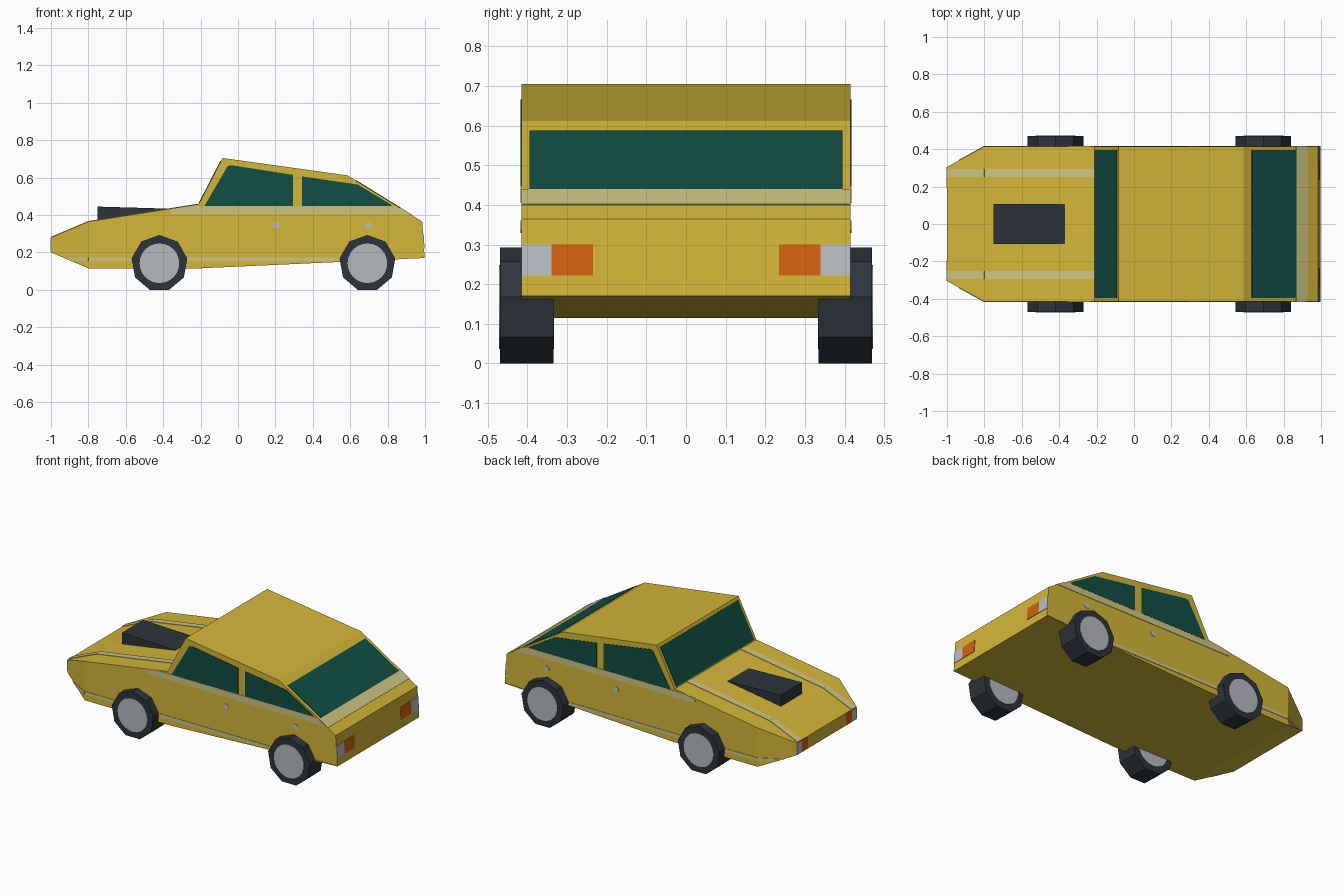
import bpy, bmesh, math
from mathutils import Vector

if "Cube" in bpy.data.objects:
    bpy.data.objects.remove(bpy.data.objects["Cube"])


def material(name, r, g, b):
    m = bpy.data.materials.new(name)
    lin = [((c / 255 + 0.055) / 1.055) ** 2.4 for c in (r, g, b)]
    m.diffuse_color = (*lin, 1)
    m.use_nodes = True
    m.node_tree.nodes["Principled BSDF"].inputs["Base Color"].default_value = m.diffuse_color
    return m


YELLOW = material("yellow paint", 212, 182, 56)
CREAM = material("cream stripe", 206, 197, 130)
GLASS = material("dark green glass", 16, 78, 68)
BLACK = material("dark rubber", 45, 52, 60)
METAL = material("wheel grey", 182, 186, 189)
SILVER = material("silver lamp", 187, 192, 196)
ORANGE = material("orange lamp", 212, 98, 16)


def finish(name, bm, mats, mirror=False):
    bmesh.ops.recalc_face_normals(bm, faces=bm.faces)
    me = bpy.data.meshes.new(name)
    bm.to_mesh(me)
    bm.free()
    for m in mats:
        me.materials.append(m)
    ob = bpy.data.objects.new(name, me)
    bpy.context.collection.objects.link(ob)
    if mirror:
        mod = ob.modifiers.new("mirror", 'MIRROR')
        mod.use_axis = (False, True, False)
        mod.use_mirror_merge = False
    return ob


def prism(name, pts, offset, mat, mirror=False):
    """Closed prism from a polygon swept along an offset vector."""
    bm = bmesh.new()
    a = [bm.verts.new(p) for p in pts]
    b = [bm.verts.new(Vector(p) + Vector(offset)) for p in pts]
    bm.faces.new(a)
    bm.faces.new(b[::-1])
    for i in range(len(a)):
        j = (i + 1) % len(a)
        bm.faces.new((a[i], b[i], b[j], a[j]))
    return finish(name, bm, [mat], mirror)


def plate(name, pts, outward, mat, mirror=False):
    """Thin painted plate straddling the surface."""
    n = Vector(outward).normalized() * 0.003
    prism(name, [Vector(p) - n for p in pts], n * 2, mat, mirror)


def half_width(x):
    return W if x >= -0.8 else W - (-0.8 - x) * 0.55


# Body: side profile, pinched at the nose
W = 0.415
PROFILE = [(-1, 0.20), (-1, 0.28), (-0.8, 0.365), (-0.21, 0.458), (-0.083, 0.705),
           (0.585, 0.612), (0.985, 0.365), (0.998, 0.17), (-0.2, 0.115), (-0.8, 0.115)]
bm = bmesh.new()
sides = [[bm.verts.new((x, s * half_width(x), z)) for x, z in PROFILE] for s in (1, -1)]
for i in range(len(PROFILE)):
    j = (i + 1) % len(PROFILE)
    bm.faces.new((sides[0][i], sides[0][j], sides[1][j], sides[1][i]))
for s in sides:
    bm.faces.new((s[0], s[1], s[2], s[9]))
    bm.faces.new(s[2:])
finish("body", bm, [YELLOW])


# Plates lying across a sloping top panel between two profile points
def on_panel(name, i, t0, t1, y0, y1, mat, mirror=False):
    a, b = Vector(PROFILE[i]), Vector(PROFILE[i + 1])
    p, q, d = a.lerp(b, t0), a.lerp(b, t1), b - a
    plate(name, [(p.x, y0, p.y), (p.x, y1, p.y), (q.x, y1, q.y), (q.x, y0, q.y)],
          (-d.y, 0, d.x), mat, mirror)


on_panel("windshield", 3, 0.02, 0.93, -0.395, 0.395, GLASS)
on_panel("rear_window", 5, 0.11, 0.705, -0.395, 0.395, GLASS)
on_panel("rear_stripe", 5, 0.705, 0.86, -W, W, CREAM)
on_panel("nose_stripe", 1, 0.0, 1.0, 0.252, 0.295, CREAM, True)
on_panel("hood_stripe", 2, 0.0, 1.0, 0.252, 0.295, CREAM, True)


# Side windows and stripes
def side(name, pts, mat):
    plate(name, [(x, W, z) for x, z in pts], (0, 1, 0), mat, True)


side("front_side_window", [(-0.18, 0.447), (-0.055, 0.662), (-0.035, 0.666), (0.293, 0.615), (0.293, 0.447)], GLASS)
side("rear_side_window", [(0.343, 0.447), (0.343, 0.606), (0.64, 0.563), (0.82, 0.455), (0.82, 0.447)], GLASS)
side("waist_stripe", [(-0.36, 0.405), (-0.355, 0.434), (-0.28, 0.446), (0.853, 0.446), (0.92, 0.405)], CREAM)
side("sill_stripe", [(-0.8, 0.153), (-0.8, 0.173), (0.997, 0.173), (0.62, 0.153)], CREAM)
plate("nose_sill_stripe", [(x, half_width(x), z) for x, z in
      [(-0.8, 0.153), (-0.8, 0.173), (-0.936, 0.173), (-0.889, 0.153)]],
      (-0.55, 1, 0), CREAM, True)

# Door handles
for name, x in (("front_door_handle", 0.205), ("rear_door_handle", 0.70)):
    side(name, [(x + 0.02 * math.cos(k * math.pi / 4 + math.pi / 8),
                 0.345 + 0.017 * math.sin(k * math.pi / 4 + math.pi / 8)) for k in range(8)], SILVER)


# Lamps on the tail and nose faces
def lamp(name, y0, y1, z0, z1, front, mat):
    fx = (lambda z: -1.0) if front else (lambda z: 0.998 - (z - 0.17) * 0.0667)
    plate(name, [(fx(z), y, z) for y, z in ((y0, z0), (y1, z0), (y1, z1), (y0, z1))],
          (-1 if front else 1, 0, 0), mat, True)


lamp("tail_lamp_silver", 0.34, W, 0.222, 0.30, False, SILVER)
lamp("tail_lamp_orange", 0.235, 0.34, 0.222, 0.30, False, ORANGE)
lamp("nose_lamp_silver", 0.252, 0.305, 0.206, 0.276, True, SILVER)
lamp("nose_lamp_orange", 0.195, 0.252, 0.206, 0.276, True, ORANGE)

# Hood scoop
prism("hood_scoop", [(-0.75, -0.108, 0.36), (-0.75, -0.108, 0.445),
                     (-0.37, -0.108, 0.434), (-0.37, -0.108, 0.40)], (0, 0.216, 0), BLACK)

# Wheels: nine-sided tyres with grey hub discs on both faces
R, ZC, Y0, Y1 = 0.151, 0.142, 0.335, 0.47


def disc(x, y, r, n):
    return [(x + r * math.sin(k * math.tau / n), y, ZC + r * math.cos(k * math.tau / n)) for k in range(n)]


for label, x in (("front", -0.42), ("rear", 0.692)):
    prism(label + "_tyre", disc(x, Y0, R, 9), (0, Y1 - Y0, 0), BLACK, True)
    prism(label + "_hub", disc(x, Y0 - 0.002, 0.106, 24), (0, Y1 - Y0 + 0.004, 0), METAL, True)
